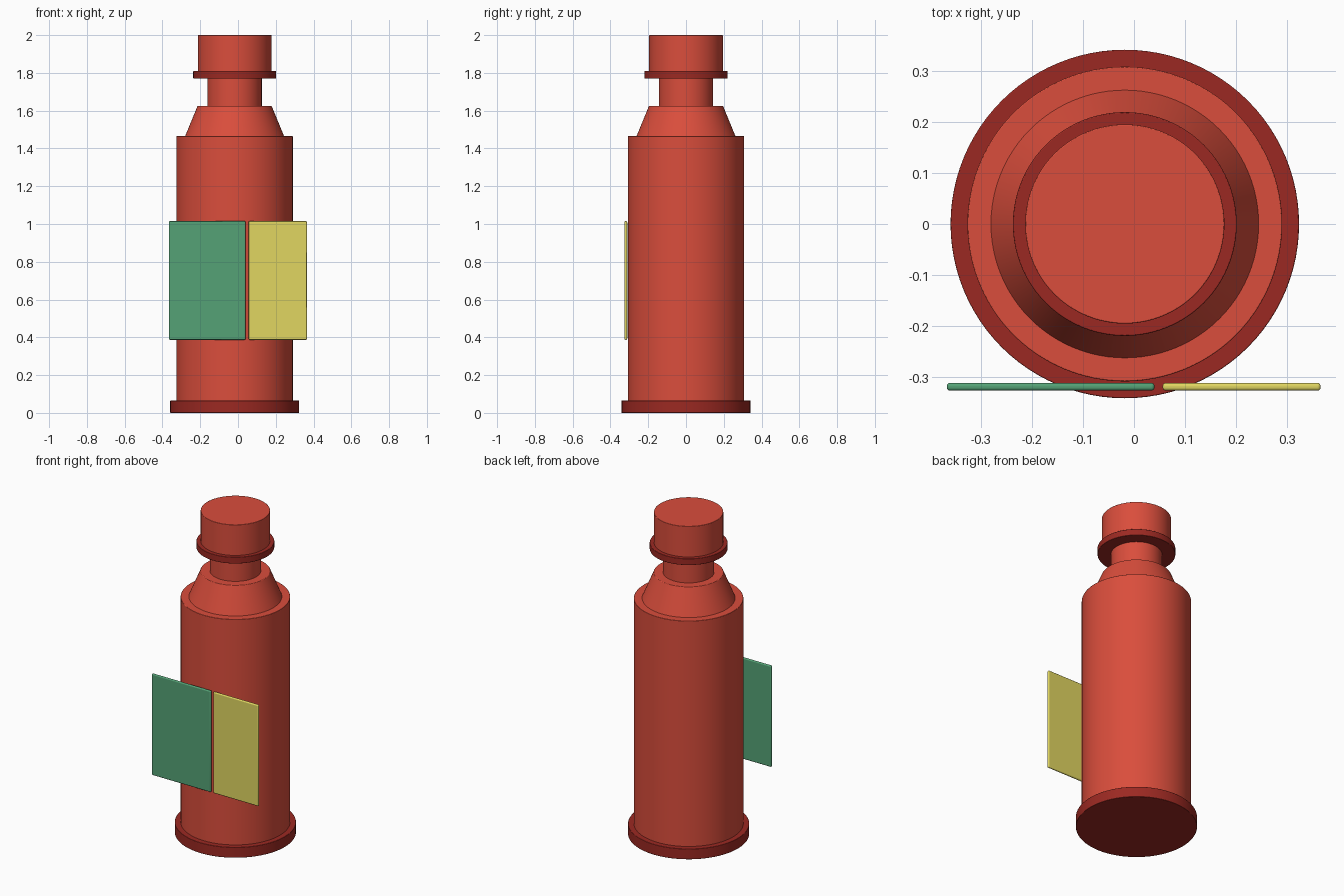
import bpy, math

if "Cube" in bpy.data.objects:
    bpy.data.objects.remove(bpy.data.objects["Cube"])

AXIS_X = -0.018  # bottle axis; the plates extend further to the right


def material(name, rgb):
    m = bpy.data.materials.new(name)
    m.diffuse_color = (*rgb, 1)
    m.use_nodes = True
    m.node_tree.nodes["Principled BSDF"].inputs["Base Color"].default_value = m.diffuse_color
    return m


RED = material("red", (0.70, 0.075, 0.045))
DARK_RED = material("dark_red", (0.33, 0.022, 0.016))
GREEN = material("green", (0.09, 0.36, 0.18))
YELLOW = material("yellow", (0.75, 0.67, 0.12))


def finish(ob, name, mat, bevel, segments):
    ob.name = name
    ob.data.materials.append(mat)
    bpy.ops.object.transform_apply(location=False, rotation=False, scale=True)
    mod = ob.modifiers.new("soft_edges", "BEVEL")
    mod.width, mod.segments = bevel, segments
    mod.limit_method, mod.angle_limit = "ANGLE", math.radians(40)
    bpy.ops.object.shade_smooth_by_angle(angle=math.radians(35))


def turned(name, r_bottom, r_top, z0, z1, mat, bevel=0.002):
    bpy.ops.mesh.primitive_cone_add(vertices=96, radius1=r_bottom, radius2=r_top,
                                    depth=z1 - z0, location=(AXIS_X, 0, (z0 + z1) / 2))
    finish(bpy.context.object, name, mat, bevel, 2)


def plate(name, x0, x1, mat):
    y0, y1, z0, z1 = -0.326, -0.311, 0.387, 1.015
    bpy.ops.mesh.primitive_cube_add(size=1, location=((x0 + x1) / 2, (y0 + y1) / 2, (z0 + z1) / 2))
    ob = bpy.context.object
    ob.scale = (x1 - x0, y1 - y0, z1 - z0)
    finish(ob, name, mat, 0.006, 4)


# Bottle, from the foot upwards
turned("base_ring", 0.341, 0.341, 0.0, 0.065, DARK_RED)
turned("body", 0.308, 0.308, 0.06, 1.465, RED)
turned("shoulder", 0.264, 0.196, 1.46, 1.625, RED)
turned("neck", 0.144, 0.144, 1.62, 1.775, RED)
turned("collar", 0.219, 0.219, 1.77, 1.81, DARK_RED)
turned("cap", 0.195, 0.195, 1.805, 2.0, RED)

# Label plates across the front
plate("green_plate", -0.366, 0.040, GREEN)
plate("yellow_plate", 0.056, 0.365, YELLOW)
